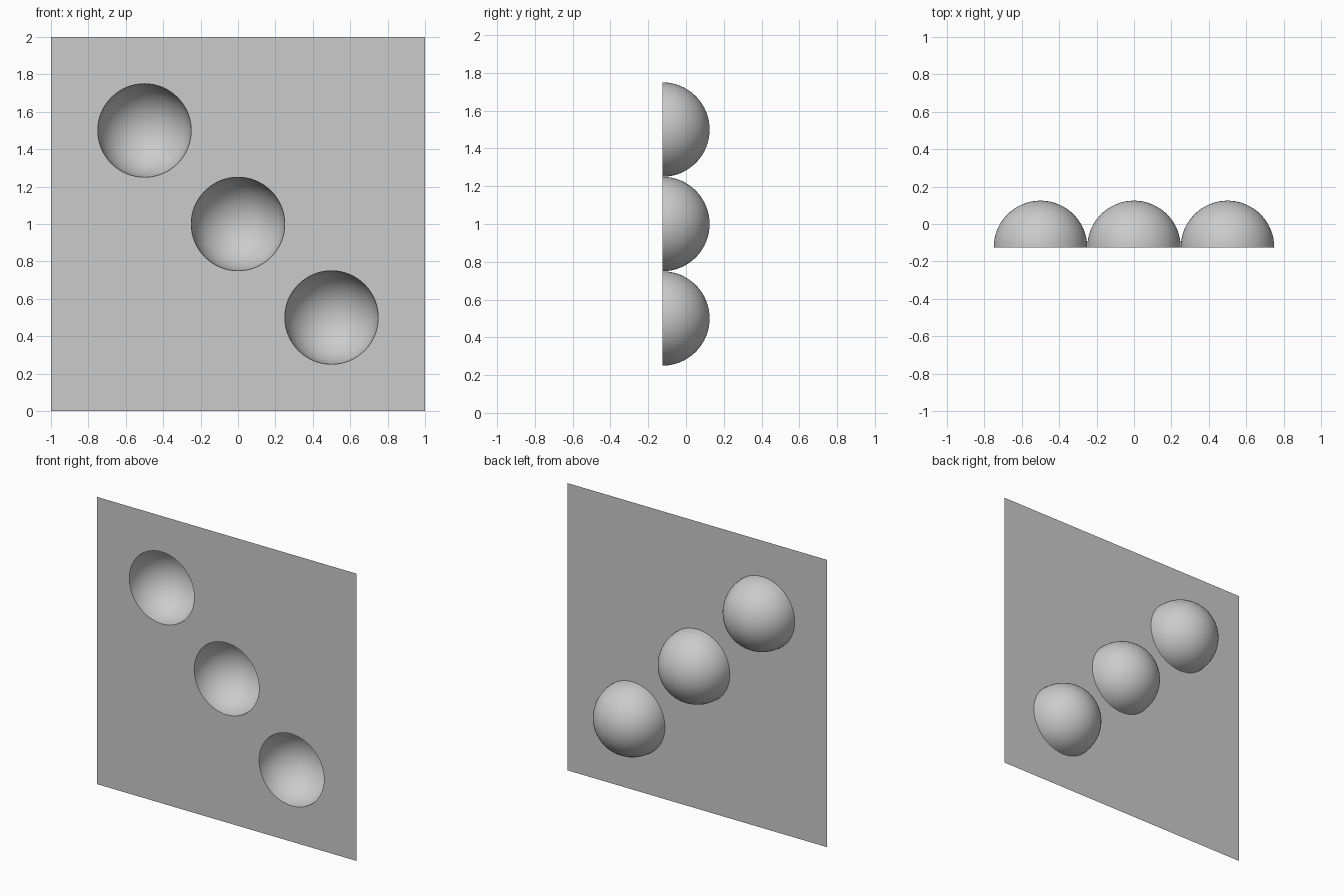
import bpy, bmesh, math
from mathutils import Matrix, Vector

if "Cube" in bpy.data.objects:
    bpy.data.objects.remove(bpy.data.objects["Cube"])

RADIUS, SEGMENTS, FRONT = 0.25, 64, -0.125
CENTRES = [(-0.5, 1.5), (0.0, 1.0), (0.5, 0.5)]

grey = bpy.data.materials.new("plain grey")
grey.diffuse_color = (0.6, 0.6, 0.6, 1)
grey.use_nodes = True
grey.node_tree.nodes["Principled BSDF"].inputs["Base Color"].default_value = grey.diffuse_color


def add_object(name, bm):
    mesh = bpy.data.meshes.new(name)
    bm.to_mesh(mesh)
    bm.free()
    mesh.materials.append(grey)
    obj = bpy.data.objects.new(name, mesh)
    bpy.context.collection.objects.link(obj)
    return obj


def add_loop(bm, points):
    verts = [bm.verts.new((x, FRONT, z)) for x, z in points]
    return [bm.edges.new((v, verts[i - 1])) for i, v in enumerate(verts)]


# Thin square panel with three round openings
bm = bmesh.new()
edges = add_loop(bm, [(-1, 0), (1, 0), (1, 2), (-1, 2)])
for cx, cz in CENTRES:
    angles = [2 * math.pi * i / SEGMENTS for i in range(SEGMENTS)]
    edges += add_loop(bm, [(cx + RADIUS * math.cos(a), cz + RADIUS * math.sin(a))
                           for a in angles])
bmesh.ops.triangle_fill(bm, edges=edges, use_beauty=True, normal=Vector((0, -1, 0)))
for face in bm.faces:
    face.normal_update()
    if face.normal.y > 0:
        face.normal_flip()
add_object("panel", bm)

# Hollow half-sphere bowls bulging out behind the openings
for number, (cx, cz) in enumerate(CENTRES, 1):
    bm = bmesh.new()
    bmesh.ops.create_uvsphere(bm, u_segments=SEGMENTS, v_segments=32, radius=RADIUS)
    bmesh.ops.delete(bm, geom=[v for v in bm.verts if v.co.z < -1e-4], context='VERTS')
    bmesh.ops.reverse_faces(bm, faces=bm.faces[:])
    turn = Matrix.Rotation(-math.pi / 2, 4, 'X')
    bmesh.ops.transform(bm, matrix=Matrix.Translation((cx, FRONT, cz)) @ turn,
                        verts=bm.verts[:])
    for face in bm.faces:
        face.smooth = True
    add_object(f"bowl_{number}", bm)
